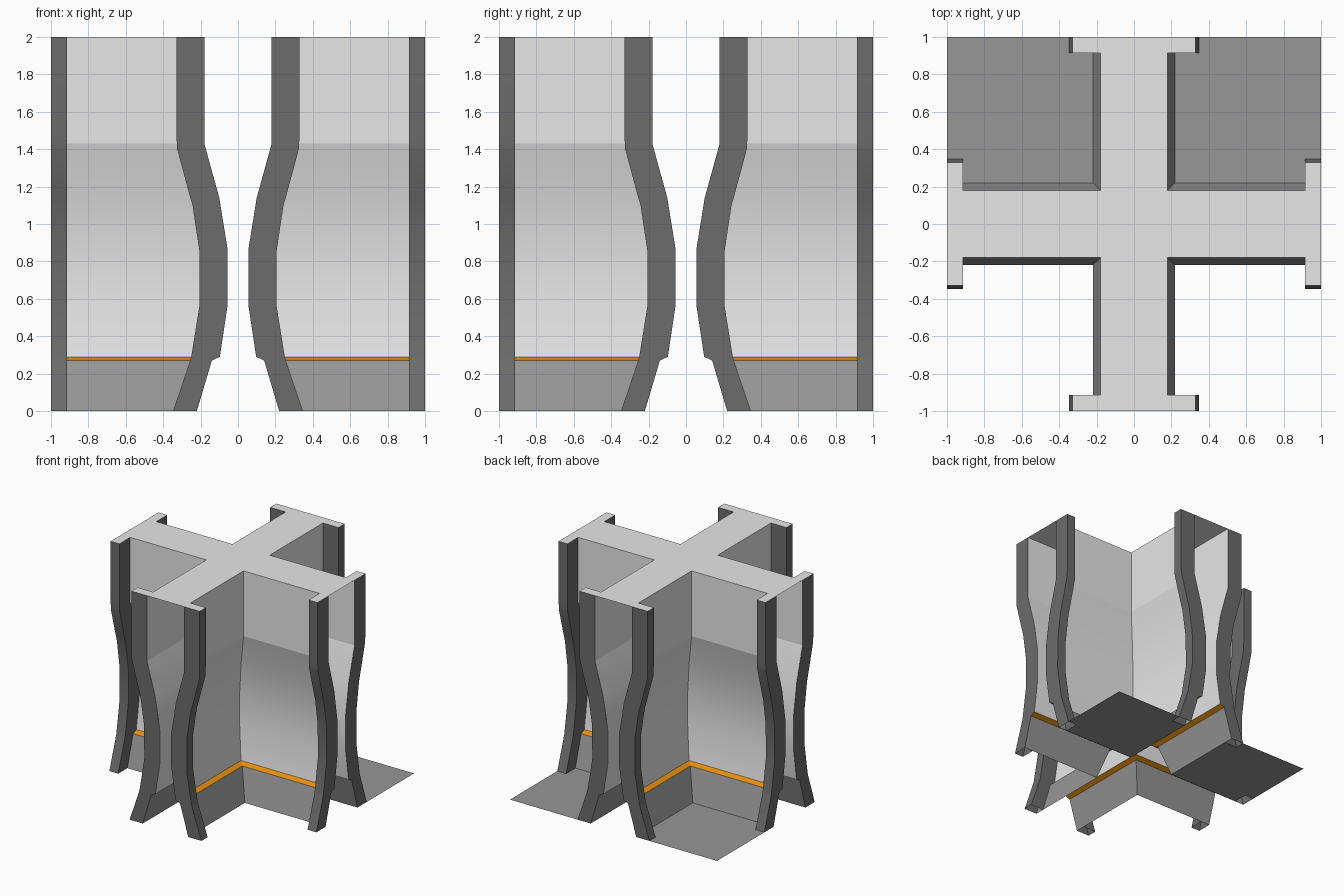
import bpy, bmesh, math
from mathutils import Vector

if "Cube" in bpy.data.objects:
    bpy.data.objects.remove(bpy.data.objects["Cube"])

def material(name, r, g, b):
    m = bpy.data.materials.new(name)
    m.diffuse_color = (r, g, b, 1)
    m.use_nodes = True
    m.node_tree.nodes["Principled BSDF"].inputs["Base Color"].default_value = m.diffuse_color
    return m

LIGHT = material("light panel", 0.80, 0.80, 0.80)
DARK = material("dark frame", 0.15, 0.15, 0.15)
GREY = material("mid grey", 0.31, 0.31, 0.31)
ORANGE = material("orange trim", 0.82, 0.28, 0.005)

def strip(bm, a, b, normal):
    """Smooth band of quads between two rows of points, facing 'normal'."""
    va, vb = [bm.verts.new(p) for p in a], [bm.verts.new(p) for p in b]
    faces = [bm.faces.new((va[i], va[i + 1], vb[i + 1], vb[i])) for i in range(len(a) - 1)]
    for f in faces:
        f.normal_update()
        f.smooth = True
    if sum((f.normal for f in faces), Vector()).dot(Vector(normal)) < 0:
        for f in faces:
            f.normal_flip()

def finish(name, bm, mat, mirror=(False, False)):
    me = bpy.data.meshes.new(name)
    bm.to_mesh(me)
    bm.free()
    me.materials.append(mat)
    ob = bpy.data.objects.new(name, me)
    bpy.context.collection.objects.link(ob)
    if any(mirror):
        mod = ob.modifiers.new("mirror", 'MIRROR')
        mod.use_axis = (mirror[0], mirror[1], False)
        mod.use_mirror_merge = False

def swap(p, do):
    return (p[1], p[0], p[2]) if do else tuple(p)

# wall panels: each is a band of (height, half width), run along both arms
def wall(name, profile, mat):
    bm = bmesh.new()
    for s in (False, True):
        strip(bm, [swap((w, w, z), s) for z, w in profile],
              [swap((1, w, z), s) for z, w in profile], swap((0, 1, 0), s))
    finish(name, bm, mat, (True, True))

wall("upper_wall", [(2, .18), (1.43, .18)], LIGHT)
wall("curved_wall", [(1.43, .18), (1.14, .10), (.86, .055), (.57, .055), (.29, .097)], LIGHT)
wall("trim_ledge", [(.29, .097), (.27, .14)], ORANGE)
wall("base_wall", [(.27, .14), (0, .22)], GREY)

# end frames: (height, inner edge, outer edge)
FRAME = [(2, .18, .33), (1.5, .18, .33), (1.43, .18, .327), (1.4, .172, .325),
         (1.14, .10, .255), (1.1, .094, .243), (.86, .055, .207), (.57, .055, .205),
         (.29, .097, .25), (.27, .14, .256), (0, .22, .347)]
BACK = .915
bm = bmesh.new()
for s in (False, True):
    row = lambda x, k: [swap((x, r[k], r[0]), s) for r in FRAME]
    strip(bm, row(1, 1), row(1, 2), swap((1, 0, 0), s))
    strip(bm, row(1, 2), row(BACK, 2), swap((0, 1, 0), s))
    strip(bm, row(BACK, 1), row(BACK, 2), swap((-1, 0, 0), s))
finish("end_frames", bm, DARK, (True, True))

# flat cross-shaped top
quarter = [(1, .33), (BACK, .33), (BACK, .18), (.18, .18), (.18, BACK), (.33, BACK), (.33, 1)]
turns = [(1, 0), (0, 1), (-1, 0), (0, -1)]
bm = bmesh.new()
bm.faces.new([bm.verts.new((c * x - q * y, q * x + c * y, 2)) for c, q in turns for x, y in quarter])
finish("top_cap", bm, LIGHT)

# floor plates in the two rear corners, notched round the frame feet
outline = [(.22, .22), (BACK, .22), (BACK, .347), (1, .347), (1, 1), (.347, 1), (.347, BACK), (.22, BACK)]
bm = bmesh.new()
bm.faces.new([bm.verts.new((x, y, 0)) for x, y in outline])
finish("floor_plates", bm, GREY, (True, False))
